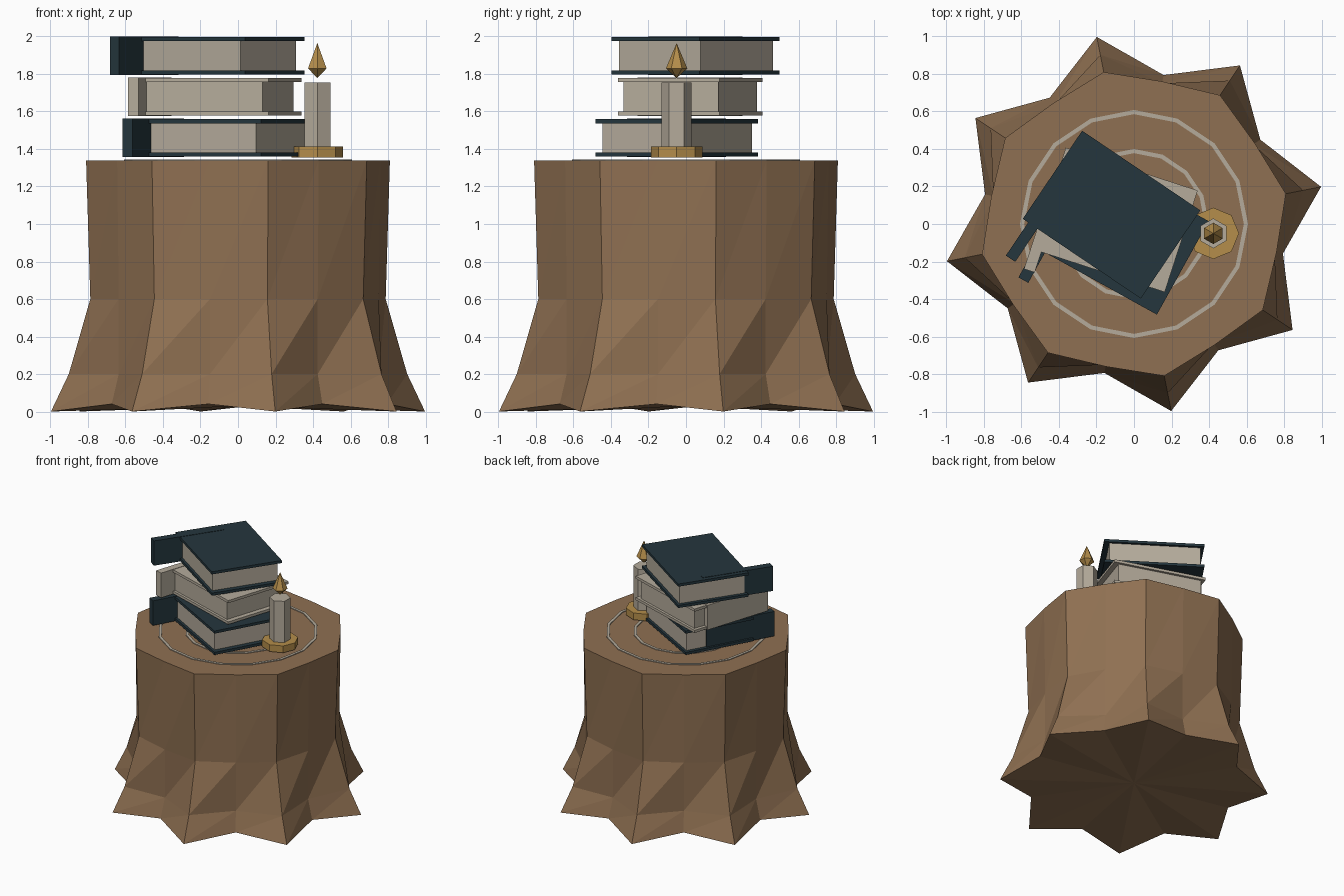
import bpy, bmesh
from math import cos, sin, radians, pi

cube = bpy.data.objects.get("Cube")
if cube:
    bpy.data.objects.remove(cube, do_unlink=True)


def material(name, rgb):
    m = bpy.data.materials.new(name)
    m.use_nodes = True
    m.diffuse_color = (*rgb, 1)
    m.node_tree.nodes["Principled BSDF"].inputs["Base Color"].default_value = (*rgb, 1)
    return m


BARK = material("bark_brown", (0.275, 0.162, 0.084))
CREAM = material("cream", (0.46, 0.41, 0.33))
TEAL = material("dark_teal", (0.018, 0.037, 0.047))
GOLD = material("gold", (0.46, 0.27, 0.07))


def finish(name, bm, mat, loc=(0, 0, 0), turn=0):
    bmesh.ops.recalc_face_normals(bm, faces=bm.faces)
    me = bpy.data.meshes.new(name)
    bm.to_mesh(me)
    bm.free()
    me.materials.append(mat)
    ob = bpy.data.objects.new(name, me)
    ob.location = loc
    ob.rotation_euler.z = turn
    bpy.context.collection.objects.link(ob)
    return ob


def box(name, size, mat, loc, turn=0, shift=0):
    """Box turned about loc, with its mesh shifted along its own x."""
    bm = bmesh.new()
    bmesh.ops.create_cube(bm, size=1)
    for v in bm.verts:
        v.co = (v.co.x * size[0] + shift, v.co.y * size[1], v.co.z * size[2])
    return finish(name, bm, mat, loc, turn)


def lathe(name, profile, sides, mat, loc, start=0):
    """Faceted solid from (radius, height) rings; zero radius makes a point."""
    bm = bmesh.new()
    rings = []
    for r, z in profile:
        if r == 0:
            rings.append([bm.verts.new((0, 0, z))] * sides)
        else:
            angles = [start + 2 * pi * i / sides for i in range(sides)]
            rings.append([bm.verts.new((r * cos(a), r * sin(a), z)) for a in angles])
    for lo, hi in zip(rings, rings[1:]):
        for i in range(sides):
            j = (i + 1) % sides
            bm.faces.new(list(dict.fromkeys((lo[i], lo[j], hi[j], hi[i]))))
    for ring, (r, z) in ((rings[0], profile[0]), (rings[-1], profile[-1])):
        if r:
            bm.faces.new(ring)
    return finish(name, bm, mat, loc)


# Tree stump: eight flared roots alternating with valleys
TOP = 1.338


def stump():
    bm = bmesh.new()
    # (root radius, valley radius, root height, valley height)
    levels = [(1.017, 0.81, 0, 0.04), (0.92, 0.765, 0.2, 0.2),
              (0.803, 0.765, 0.6, 0.6), (0.826, 0.775, TOP, TOP)]
    rings = []
    for level in levels:
        ring = []
        for i in range(16):
            a = radians(11.25 + 22.5 * i)
            r, z = level[i % 2], level[2 + i % 2]
            ring.append(bm.verts.new((r * cos(a), r * sin(a), z)))
        rings.append(ring)
    for lo, hi in zip(rings, rings[1:]):
        for i in range(16):
            j = (i + 1) % 16
            bm.faces.new((lo[i], lo[j], hi[j]))
            bm.faces.new((lo[i], hi[j], hi[i]))
    bm.faces.new(rings[-1])
    centre = bm.verts.new((0, 0, 0.03))
    for i in range(16):
        bm.faces.new((centre, rings[0][(i + 1) % 16], rings[0][i]))
    finish("tree_stump", bm, BARK)


stump()

# Growth rings on the cut top
for label, outer in (("inner", 0.4), ("outer", 0.608)):
    bm = bmesh.new()
    loops = [[bm.verts.new((r * cos(pi * i / 8), r * sin(pi * i / 8), z)) for i in range(16)]
             for r, z in ((outer, 0), (outer, 0.006), (outer - 0.022, 0.006), (outer - 0.022, 0))]
    for k in range(4):
        a, b = loops[k], loops[(k + 1) % 4]
        for i in range(16):
            j = (i + 1) % 16
            bm.faces.new((a[i], a[j], b[j], b[i]))
    finish(label + "_growth_ring", bm, CREAM, (0, 0, TOP))


# Books: two covers, a page block and a spine board that sticks out to one side
def book(name, x, y, z, width, depth, degrees, cover):
    turn = radians(degrees)
    height, thick = 0.2, 0.022
    for label, dz in (("bottom", -1), ("top", 1)):
        box(f"{name}_{label}_cover", (width, depth, thick), cover,
            (x, y, z + dz * (height - thick) / 2), turn)
    box(name + "_pages", (width - 0.068, depth - 0.04, height - 2 * thick), CREAM,
        (x, y, z), turn, shift=-0.006)
    box(name + "_spine", (0.06, depth, height + 0.006), cover,
        (x - width / 2, y, z), turn)


book("lower_book", -0.072, -0.05, 1.459, 0.76, 0.57, -29, TEAL)
book("middle_book", -0.1, 0.022, 1.678, 0.74, 0.57, -18, CREAM)
book("upper_book", -0.12, 0.05, 1.897, 0.76, 0.567, -34, TEAL)

# Candle with its dish and flame
spot = (0.423, -0.05, 0)
lathe("candle_dish", [(0.137, 1.355), (0.137, 1.412)], 8, GOLD, spot)
lathe("candle", [(0.08, 1.41), (0.08, 1.755)], 6, CREAM, spot, pi / 6)
lathe("candle_flame", [(0, 1.778), (0.057, 1.83), (0, 1.965)], 6, GOLD, spot, pi / 6)
